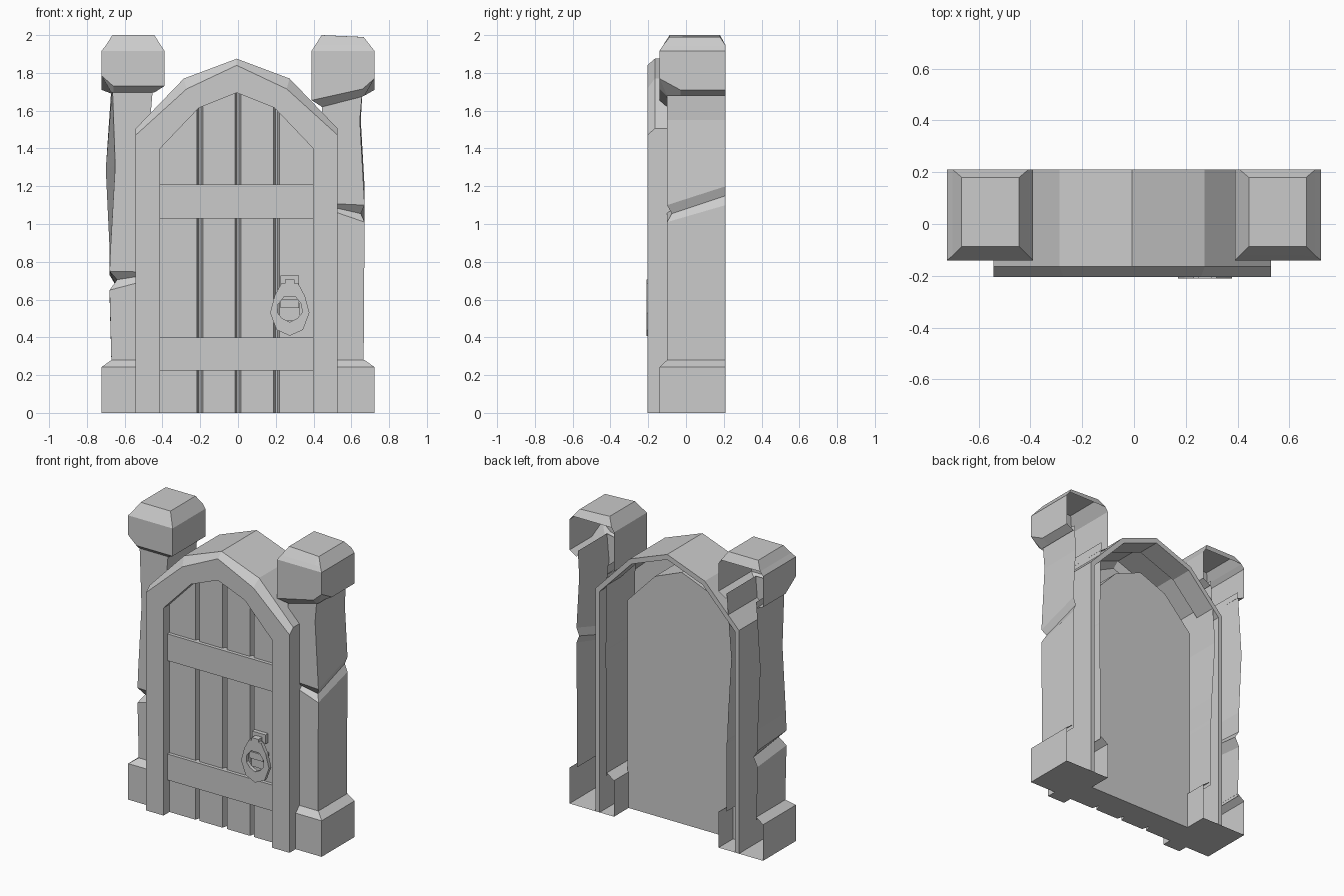
import bpy, bmesh, math

if "Cube" in bpy.data.objects:
    bpy.data.objects.remove(bpy.data.objects["Cube"])

BACK = 0.21


def mesh(name, verts, faces):
    me = bpy.data.meshes.new(name)
    me.from_pydata(verts, [], faces)
    bm = bmesh.new()
    bm.from_mesh(me)
    bmesh.ops.remove_doubles(bm, verts=bm.verts, dist=0.0005)
    bmesh.ops.recalc_face_normals(bm, faces=bm.faces)
    bm.to_mesh(me)
    bm.free()
    ob = bpy.data.objects.new(name, me)
    bpy.context.collection.objects.link(ob)
    return ob


def loft(name, rings, extra=(), closed=False):
    """Skin equal-length point rows; extra holds additional faces."""
    n = len(rings[0])
    faces = []
    for r in range(len(rings) - 1):
        for i in range(n if closed else n - 1):
            j = (i + 1) % n
            faces.append((r * n + i, r * n + j, (r + 1) * n + j, (r + 1) * n + i))
    return mesh(name, [p for ring in rings for p in ring], faces + list(extra))


def box(name, x0, x1, y0, y1, z0, z1):
    rings = [[(x0, y0, z), (x1, y0, z), (x1, y1, z), (x0, y1, z)] for z in (z0, z1)]
    return loft(name, rings, [(0, 1, 2, 3), (4, 5, 6, 7)], True)


def section(s, xo, xi, yf, z, yb=BACK):
    """Open-backed square section: outer back, outer front, inner front, inner back."""
    return [(s * xo, yb, z), (s * xo, yf, z), (s * xi, yf, z), (s * xi, yb, z)]


def cap_section(s, xo, xi, yf, zs, yb=BACK):
    """Same with a broken outer front corner: six points, one height each."""
    xy = [(xo, yb), (xo, -.03), (xo, yf), (.66, yf), (xi, yf), (xi, yb)]
    return [(s * x, y, z) for (x, y), z in zip(xy, zs)]


# Pillars: hollow base, chipped shaft and chamfered cap, all open at the back
# shaft rows: outer back x, z, outer front x, z, inner x, z, front y
SHAFTS = {
    -1: [(.67, .26, .67, .26, .45, .26, -.10), (.68, .62, .68, .65, .45, .71, -.10),
         (.65, .68, .64, .705, .452, .735, -.075), (.68, .73, .68, .75, .455, .745, -.10),
         (.68, .87, .675, .87, .46, .90, -.10), (.70, 1.29, .65, 1.31, .485, 1.30, -.10),
         (.67, 1.73, .665, 1.73, .45, 1.73, -.10)],
    1: [(.665, .26, .665, .26, .45, .26, -.10), (.67, 1.10, .67, 1.01, .452, 1.085, -.10),
        (.65, 1.15, .65, 1.055, .453, 1.10, -.075), (.67, 1.20, .67, 1.10, .452, 1.11, -.10),
        (.65, 1.55, .645, 1.55, .45, 1.50, -.10), (.66, 1.72, .66, 1.72, .44, 1.68, -.10)],
}
# cap heights: underside and lower edge of each section point, then top outer height
CAPS = {-1: ((1.69, 1.69, 1.695, 1.695, 1.695, 1.695), (1.71, 1.71, 1.785, 1.73, 1.73, 1.73), 2.0),
        1: ((1.68, 1.68, 1.68, 1.675, 1.62, 1.62), (1.71, 1.71, 1.77, 1.715, 1.655, 1.655), 1.99)}

for s, side in ((-1, "left"), (1, "right")):
    loft(side + "_pillar_base",
         [section(s, .722, .39, -.14, 0), section(s, .722, .39, -.14, .243),
          section(s, .67, .445, -.10, .28)], [(0, 1, 2, 3)])
    loft(side + "_pillar_shaft",
         [[(s * xb, BACK, zb), (s * xf, yf, zf), (s * xi, yf, zi), (s * xi, BACK, zi)]
          for xb, zb, xf, zf, xi, zi, yf in SHAFTS[s]])
    under, lower, top = CAPS[s]
    loft(side + "_pillar_cap",
         [cap_section(s, .67, .445, -.10, under), cap_section(s, .722, .39, -.14, lower),
          cap_section(s, .722, .39, -.14, [1.917] * 6),
          cap_section(s, .70, .408, -.122, [1.945] * 6),
          cap_section(s, .665, .443, -.087, [top] * 4 + [2.0] * 2, .18)],
         [tuple(range(24, 30)), (18, 24, 29, 23)])

# Arched door frame: inner reveal, front face, chamfer, outer wall and back rim
C = -0.007


def arch(y, half, spring, mid, shoulder, top):
    return [(C + x, y, z) for x, z in ((-half, 0), (-half, spring), (-mid, shoulder),
            (0, top), (mid, shoulder), (half, spring), (half, 0))]


PANEL = 0.055
inner = (.405, 1.40, .20, 1.615, 1.695)
outer = (.535, 1.505, .28, 1.77, 1.875)
rim_in = (.505, 1.49, .265, 1.74, 1.84)
loft("door_frame",
     [arch(PANEL, *inner), arch(-.205, *inner), arch(-.205, .535, 1.47, .265, 1.715, 1.84),
      arch(-.165, *outer), arch(PANEL, *outer), arch(BACK, *outer),
      arch(BACK, *rim_in), arch(PANEL, *rim_in)],
     [(0, 7, 14, 21, 28), (6, 13, 20, 27, 34)])


# Planked door panel with V-sided grooves, top following the arch
def arch_z(x):
    pts = [(p[0], p[2]) for p in arch(0, *inner)][1:6]
    for (x0, z0), (x1, z1) in zip(pts, pts[1:]):
        if x <= x1 + 1e-6:
            return z0 + (z1 - z0) * (x - x0) / (x1 - x0)
    return pts[-1][1]


FRONT = -.142
prof = [(C - .405, FRONT)]
for g in (-.202, 0, .204):
    prof += [(g - .016, FRONT), (g - .005, -.10), (g, -.10), (g + .005, -.10), (g + .016, FRONT)]
prof.append((C + .405, FRONT))
prof += [(x, PANEL) for x, y in reversed(prof)]
n = len(prof)
bottom = [(i, i + 1, n - 2 - i, n - 1 - i) for i in range(n // 2 - 1)]
loft("door_planks", [[(x, y, 0) for x, y in prof], [(x, y, arch_z(x)) for x, y in prof]],
     bottom + [tuple(i + n for i in f) for f in bottom], True)

# Cross bands
for name, z0, z1 in (("lower_band", .225, .40), ("upper_band", 1.03, 1.21)):
    box(name, C - .405, C + .405, -.165, -.12, z0, z1)


# Handle: faceted ring plate, mount and pull
H = 0.274


def ring(pts, y):
    return [(H + x, y, z) for x, z in pts]


rim = [(0, .408), (.07, .44), (.104, .53), (.08, .62), (.045, .685),
       (-.045, .685), (-.08, .62), (-.104, .53), (-.07, .44)]
hole = [(0, .48), (.04, .50), (.065, .53), (.062, .575), (.03, .615),
        (-.03, .615), (-.062, .575), (-.065, .53), (-.04, .50)]
a = [ring(rim, -.185), ring(rim, -.21), ring(hole, -.21), ring(hole, -.185), ring(rim, -.185)]
loft("handle_ring", a, closed=True)
box("handle_mount", H - .05, H + .05, -.17, -.13, .665, .727)
box("handle_mount_pin", H - .025, H + .025, -.21, -.16, .675, .705)
box("handle_lock_plate", H - .055, H + .055, -.17, -.13, .49, .60)
box("handle_pull", H - .05, H + .05, -.195, -.16, .555, .60)
